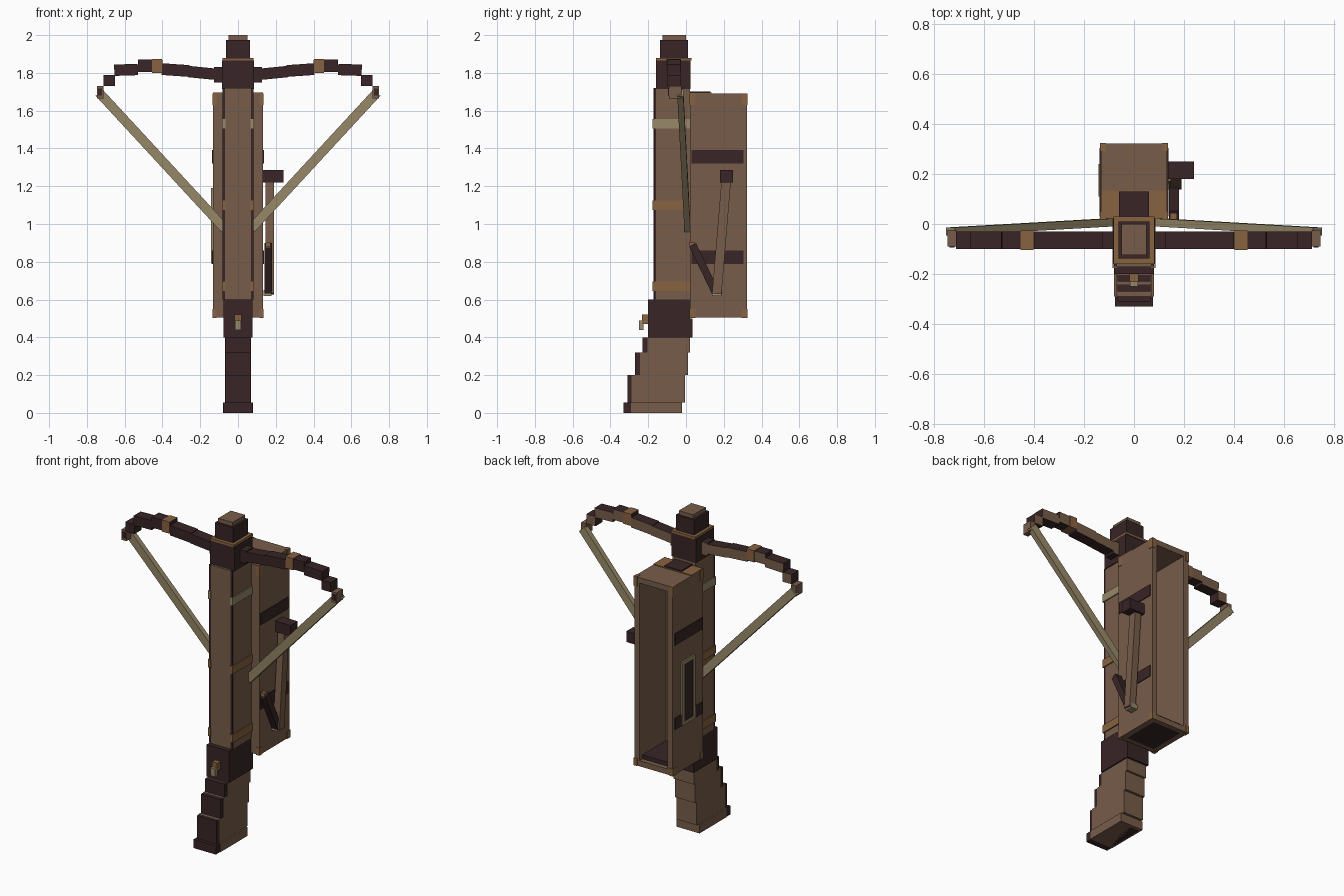
import bpy, bmesh, math
from mathutils import Vector, Matrix

cube = bpy.data.objects.get("Cube")
if cube:
    bpy.data.objects.remove(cube, do_unlink=True)


def material(name, rgb):
    m = bpy.data.materials.new(name)
    m.use_nodes = True
    m.diffuse_color = (*rgb, 1)
    m.node_tree.nodes["Principled BSDF"].inputs["Base Color"].default_value = (*rgb, 1)
    return m


WOOD = material("brown wood", (0.185, 0.107, 0.068))
DARK = material("dark wood", (0.040, 0.018, 0.019))
BRASS = material("orange brown trim", (0.245, 0.122, 0.052))
CREAM = material("pale cord", (0.31, 0.25, 0.14))


def finish(name, bm, mat, second=None, rule=None):
    """Make an object; faces whose normal passes the rule get the second colour."""
    bmesh.ops.recalc_face_normals(bm, faces=bm.faces)
    bm.normal_update()
    if second:
        for f in bm.faces:
            f.material_index = 1 if rule(f.normal) else 0
    me = bpy.data.meshes.new(name)
    bm.to_mesh(me)
    bm.free()
    me.materials.append(mat)
    if second:
        me.materials.append(second)
    ob = bpy.data.objects.new(name, me)
    bpy.context.collection.objects.link(ob)
    return ob


def block(name, x, y, z, mat, second=None, rule=None):
    """Box from (min, max) pairs."""
    bm = bmesh.new()
    size = [b - a for a, b in (x, y, z)]
    mid = [(a + b) / 2 for a, b in (x, y, z)]
    bmesh.ops.create_cube(bm, size=1, matrix=Matrix.Translation(mid) @ Matrix.Diagonal((*size, 1)))
    return finish(name, bm, mat, second, rule)


def beam(name, a, b, wide, deep, mat, side=(0, 1, 0), second=None, rule=None):
    """Square bar from a to b; deep is measured along the side axis."""
    a, b = Vector(a), Vector(b)
    d = (b - a).normalized()
    w = d.cross(Vector(side)).normalized()
    s = w.cross(d)
    rot = Matrix((w, s, d)).transposed().to_4x4()
    bm = bmesh.new()
    bmesh.ops.create_cube(bm, size=1, matrix=Matrix.Translation((a + b) / 2) @ rot
                          @ Matrix.Diagonal((wide, deep, (b - a).length, 1)))
    return finish(name, bm, mat, second, rule)


def sym(w):
    return (-w, w)


def span(s, a, b):
    return tuple(sorted((s * a, s * b)))


SIDES = ((1, "left"), (-1, "right"))

# Stepped grip: wooden blocks with dark front plates
grip = [(0.0, 0.055, -0.33, -0.02, 0.08, 0.04), (0.055, 0.2, -0.31, -0.005, 0.07, 0.022),
        (0.2, 0.32, -0.27, 0.01, 0.07, 0.027), (0.32, 0.4, -0.23, 0.022, 0.07, 0.025)]
for i, (z0, z1, y0, y1, w, plate) in enumerate(grip):
    block(f"grip_block_{i}", sym(w), (y0 + plate, y1), (z0, z1), WOOD)
    block(f"grip_front_{i}", sym(w - 0.003), (y0, y0 + plate), (z0, z1), DARK)
block("grip_base", sym(0.07), (-0.28, -0.04), (0.0, 0.006), DARK)
block("grip_collar", sym(0.078), (-0.2, 0.035), (0.4, 0.5), DARK)
block("stock_socket", sym(0.078), (-0.2, 0.02), (0.5, 0.6), DARK)

# Trigger
block("trigger_mount", sym(0.018), (-0.232, -0.2), (0.47, 0.52), BRASS)
block("trigger", sym(0.016), (-0.25, -0.225), (0.44, 0.49), CREAM)

# Stock with dark front edges and bands on the sides
block("stock", sym(0.068), (-0.172, 0.02), (0.6, 1.72), WOOD)
for s, side in SIDES:
    block(f"stock_side_{side}", span(s, 0.066, 0.079), (-0.158, 0.02), (0.6, 1.72), WOOD)
    block(f"stock_edge_{side}", span(s, 0.066, 0.081), (-0.17, -0.158), (0.6, 1.72), DARK)
    for i, (z, mat) in enumerate(((0.67, BRASS), (1.1, BRASS), (1.53, CREAM))):
        block(f"band_{side}_{i}", span(s, 0.067, 0.086), (-0.177, 0.02), (z - 0.025, z + 0.025), mat)

# Head that holds the bow, with a stepped cap
block("bow_head", sym(0.085), (-0.158, 0.024), (1.715, 1.865), DARK)
block("head_ring", sym(0.082), (-0.16, 0.03), (1.865, 1.88), BRASS)
block("head_block", sym(0.063), (-0.138, 0.01), (1.88, 1.975), DARK)
block("head_cap", sym(0.05), (-0.125, 0.0), (1.975, 2.0), WOOD)

# Bow arms: overlapping bars, wooden on the back, and the cords
bars = [((0.08, 1.79), (0.127, 1.79), 0.08), ((0.12, 1.793), (0.262, 1.807), 0.06),
        ((0.258, 1.81), (0.402, 1.82), 0.062), ((0.4, 1.836), (0.53, 1.838), 0.066),
        ((0.53, 1.818), (0.655, 1.814), 0.06), ((0.65, 1.76), (0.713, 1.76), 0.06)]
for s, side in SIDES:
    for i, ((x0, z0), (x1, z1), h) in enumerate(bars):
        beam(f"bow_bar_{side}_{i}", (s * x0, -0.065, z0), (s * x1, -0.065, z1), h, 0.07, DARK,
             second=WOOD, rule=lambda n: n.y > 0.5)
    block(f"bow_wrap_{side}", span(s, 0.402, 0.455), (-0.104, -0.026), (1.8, 1.873), BRASS)
    block(f"bow_tip_{side}", span(s, 0.713, 0.747), (-0.09, -0.025), (1.665, 1.73), WOOD)
    block(f"tip_inlay_{side}", span(s, 0.72, 0.74), (-0.094, -0.09), (1.68, 1.718), DARK)
    beam(f"cord_{side}", (s * 0.735, -0.03, 1.695), (s * 0.07, 0.008, 0.975), 0.05, 0.032, CREAM)

# Magazine: a box open at the back, with a dark floor
Z0, Z1, Y0, Y1, W, T = 0.505, 1.69, 0.022, 0.322, 0.133, 0.035
for s, side in SIDES:
    block(f"magazine_wall_{side}", span(s, W - T, W), (Y0, Y1), (Z0, Z1), WOOD)
    for z in (0.825, 1.355):
        block(f"magazine_strap_{side}_{z}", span(s, W, W + 0.005), (0.03, 0.305),
              (z - 0.036, z + 0.036), DARK)
    for y in ((Y0 - 0.003, 0.05), (0.293, Y1 + 0.003)):
        block(f"corner_low_{side}_{y[0]}", span(s, W - 0.02, W + 0.003), y, (Z0 - 0.002, 0.55), BRASS)
        block(f"corner_top_{side}_{y[0]}", span(s, W - 0.02, W + 0.003), y, (1.63, Z1 + 0.002), BRASS)
block("magazine_front", sym(W - T), (Y0, Y0 + T), (Z0, Z1), WOOD)
block("magazine_top", sym(W - T), (Y0 + T, Y1), (Z1 - T, Z1), WOOD)
block("magazine_floor", sym(W - T), (Y0 + T, Y1 - 0.03), (Z0, Z0 + 0.06), DARK)
block("magazine_sill", sym(W - T), (Y1 - 0.03, Y1), (Z0, Z0 + T), WOOD)
block("top_plate", sym(W), (Y0, 0.135), (Z1, Z1 + 0.005), BRASS)
block("top_latch", sym(0.06), (Y0, 0.13), (Z1 + 0.005, Z1 + 0.012), DARK)

# Framed slot on the right side of the magazine
block("slot_panel", (-W - 0.007, -W), (0.13, 0.22), (0.81, 1.17), DARK)
for y in ((0.11, 0.13), (0.22, 0.24)):
    block(f"slot_post_{y[0]}", (-W - 0.009, -W), y, (0.79, 1.19), CREAM)
for z in ((0.79, 0.81), (1.17, 1.19)):
    block(f"slot_rail_{z[0]}", (-W - 0.009, -W), (0.13, 0.22), z, CREAM)

# Lever on the left side: dark link, long wooden arm and knob
beam("lever_link", (0.16, 0.035, 0.89), (0.16, 0.155, 0.64), 0.04, 0.04, DARK, side=(1, 0, 0))
block("link_pin", (0.145, 0.172), (0.018, 0.045), (0.875, 0.905), BRASS)
beam("lever_arm", (0.168, 0.163, 0.63), (0.168, 0.213, 1.23), 0.05, 0.044, WOOD, side=(1, 0, 0))
block("lever_joint", (0.135, 0.178), (0.138, 0.19), (0.62, 0.65), CREAM)
block("lever_knob", (0.133, 0.24), (0.18, 0.25), (1.22, 1.287), DARK)
